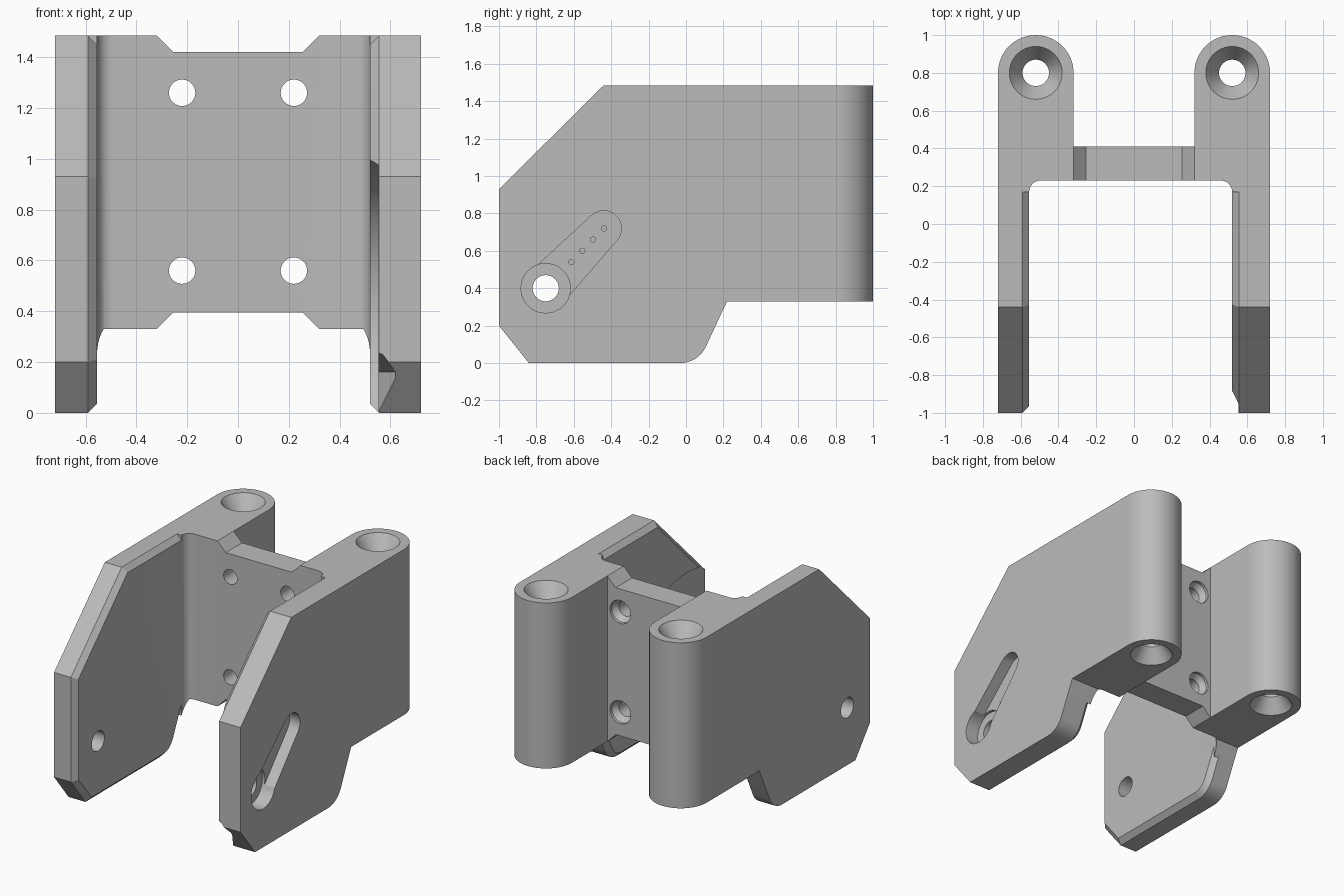
import bpy, bmesh, math
from mathutils import Vector

if "Cube" in bpy.data.objects:
    bpy.data.objects.remove(bpy.data.objects["Cube"])

grey = bpy.data.materials.new("plain grey")
grey.use_nodes = True
grey.diffuse_color = (0.5, 0.5, 0.5, 1)
grey.node_tree.nodes["Principled BSDF"].inputs["Base Color"].default_value = (0.5, 0.5, 0.5, 1)

AXES = {"X": lambda a, b, h: (h, a, b),
        "Y": lambda a, b, h: (a, h, b),
        "Z": lambda a, b, h: (a, b, h)}


def loft(name, axis, layers):
    """Solid through matching 2D outlines; layers = [(outline, height)]."""
    bm = bmesh.new()
    rings = [[bm.verts.new(AXES[axis](a, b, h)) for a, b in o] for o, h in layers]
    n = len(rings[0])
    for low, high in zip(rings, rings[1:]):
        for i in range(n):
            j = (i + 1) % n
            bm.faces.new((low[i], low[j], high[j], high[i]))
    bm.faces.new(rings[0])
    bm.faces.new(rings[-1])
    bmesh.ops.recalc_face_normals(bm, faces=bm.faces)
    mesh = bpy.data.meshes.new(name)
    bm.to_mesh(mesh)
    bm.free()
    mesh.materials.append(grey)
    ob = bpy.data.objects.new(name, mesh)
    bpy.context.collection.objects.link(ob)
    return ob


def prism(name, axis, outline, lo, hi):
    return loft(name, axis, [(outline, lo), (outline, hi)])


def arc(a, b, r, start, end, n=16):
    steps = [math.radians(start + (end - start) * i / n) for i in range(n + 1)]
    return [(a + r * math.cos(t), b + r * math.sin(t)) for t in steps]


def circle(a, b, r, n=40):
    return arc(a, b, r, 0, 360, n)[:-1]


def drill(a, b, axis, rings):
    """Turned cutter; rings = [(radius, height)]."""
    return loft("cutter", axis, [(circle(a, b, r), h) for r, h in rings])


def combine(ob, other, op="DIFFERENCE"):
    mod = ob.modifiers.new("combine", "BOOLEAN")
    mod.operation, mod.object, mod.solver = op, other, "EXACT"
    bpy.context.view_layer.update()
    result = bpy.data.meshes.new_from_object(
        ob.evaluated_get(bpy.context.evaluated_depsgraph_get()))
    ob.modifiers.clear()
    ob.data = result
    bpy.data.objects.remove(other)


def inset(outline, d):
    """Offset a counter-clockwise outline inwards."""
    pts = [Vector(p) for p in outline]
    out = []
    for i, p in enumerate(pts):
        u = (p - pts[i - 1]).normalized()
        v = (pts[(i + 1) % len(pts)] - p).normalized()
        nu, nv = Vector((-u.y, u.x)), Vector((-v.y, v.x))
        out.append(tuple(p + (nu + nv) * d / (1 + nu.dot(nv))))
    return out


TOP, BASE, OUT, CH = 1.485, 0.33, 0.72, 0.035
INNER = {-1: 0.555, 1: 0.52}

# Rear block: web, inner fillets and two rounded posts
block_outline = (
    [(-OUT, 0.17)]
    + arc(-INNER[-1] + 0.06, 0.17, 0.06, 180, 90, 8)
    + arc(INNER[1] - 0.06, 0.17, 0.06, 90, 0, 8)
    + [(OUT, 0.17)]
    + arc(0.52, 0.8, 0.2, 0, 180, 32)
    + [(0.32, 0.41), (-0.32, 0.41)]
    + arc(-0.52, 0.8, 0.2, 0, 180, 32))
bracket = prism("bracket", "Z", block_outline, 0.1, TOP)
combine(bracket, prism("cutter", "X", [
    (0.1, 0.08), (0.22, BASE), (1.2, BASE), (1.2, -0.1), (0.1, -0.1)], -1, 1))

# Notches along the top and bottom of the web
for edge, d in ((TOP, -1), (BASE, 1)):
    combine(bracket, prism("cutter", "Y", [
        (-0.385, edge - d * 0.065), (-0.255, edge + d * 0.065),
        (0.255, edge + d * 0.065), (0.385, edge - d * 0.065)], 0, 0.6))

# Mounting holes in the web, countersunk at the back
for x in (-0.22, 0.22):
    for z in (0.56, 1.26):
        combine(bracket, drill(x, z, "Y", [
            (0.052, 0.1), (0.052, 0.35), (0.08, 0.39), (0.08, 0.45)]))

# Side plates with a chamfered inner rim
side = ([(-1, 0.2), (-0.84, 0)]
        + arc(-0.03, 0.15, 0.15, -90, -26, 8)
        + [(0.205, 0.3), (0.205, TOP), (-0.44, TOP), (-1, 0.93)])
plates = {}
for s in (-1, 1):
    plates[s] = loft("side_plate", "X", [
        (side, s * OUT), (side, s * (INNER[s] + CH)), (inset(side, CH), s * INNER[s])])

# Left plate: round inner relief, bevelled lower corner and lever pocket
left = plates[1]
PY, PZ = -0.75, 0.4
combine(left, loft("cutter", "X", [
    (circle(PY, PZ, 0.61, 72), 0.4), (circle(PY, PZ, 0.61, 72), 0.553)]))
combine(left, loft("cutter", "Z", [
    ([(0.4, -1.1), (0.62, -1.1), (0.62, -0.95), (0.4, -0.6)], -0.1),
    ([(0.4, -1.1), (0.62, -1.1), (0.62, -0.95), (0.4, -0.6)], 0.16),
    ([(0.4, -1.1), (0.52, -1.1), (0.52, -1.05), (0.4, -1.0)], 0.3)]))
TY, TZ = -0.44, 0.72
ang = math.degrees(math.atan2(TZ - PZ, TY - PY))
lever = arc(TY, TZ, 0.095, ang - 90, ang + 90) + arc(PY, PZ, 0.12, ang + 90, ang + 270)
combine(left, prism("cutter", "X", lever, 0.64, 0.8))
combine(left, drill(PY, PZ, "X", [(0.132, 0.62), (0.132, 0.8)]))
for i in range(4):
    combine(left, drill(-0.613 + i * 0.058, 0.54 + i * 0.06, "X", [(0.014, 0.4), (0.014, 0.8)]))

# Pivot holes, then join the plates to the block
for s, plate in plates.items():
    combine(plate, drill(PY, PZ, "X", [(0.07, s * 0.4), (0.07, s * 0.9)]))
    combine(bracket, plate, "UNION")

# Vertical post holes, countersunk at both ends
for x in (-0.52, 0.52):
    combine(bracket, drill(x, 0.8, "Z", [
        (0.14, BASE - 0.05), (0.14, BASE), (0.07, BASE + 0.1),
        (0.07, TOP - 0.1), (0.14, TOP), (0.14, TOP + 0.05)]))

# Smooth round surfaces, keep edges crisp
bpy.ops.object.select_all(action="DESELECT")
bracket.select_set(True)
bpy.context.view_layer.objects.active = bracket
bpy.ops.object.shade_smooth_by_angle(angle=math.radians(25))
